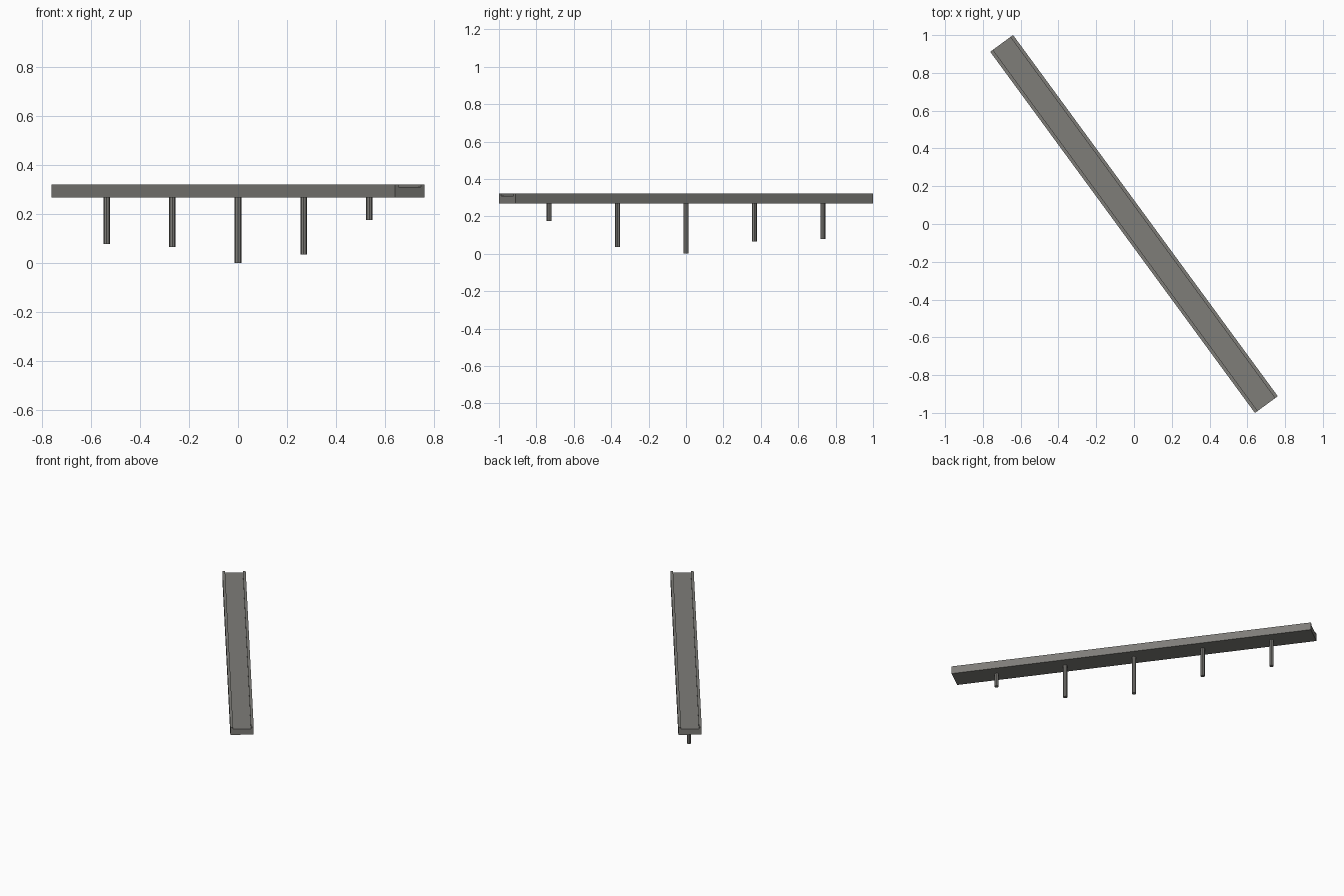
import bpy, bmesh, math

if "Cube" in bpy.data.objects:
    bpy.data.objects.remove(bpy.data.objects["Cube"])

concrete = bpy.data.materials.new("grey concrete")
concrete.diffuse_color = (0.21, 0.205, 0.19, 1)
concrete.use_nodes = True
concrete.node_tree.nodes["Principled BSDF"].inputs["Base Color"].default_value = concrete.diffuse_color

ANGLE = math.atan2(-1.912, 1.4015)   # heading of the span
LENGTH, HALF_W = 2.3706, 0.075
BASE, DECK, TOP = 0.268, 0.309, 0.321
CURB = 0.018


def finish(name, bm):
    bmesh.ops.recalc_face_normals(bm, faces=bm.faces)
    mesh = bpy.data.meshes.new(name)
    bm.to_mesh(mesh)
    bm.free()
    mesh.materials.append(concrete)
    ob = bpy.data.objects.new(name, mesh)
    bpy.context.collection.objects.link(ob)
    return ob


# Bridge deck: shallow channel section with raised curbs, extruded along the span
inner = HALF_W - CURB
profile = [(-HALF_W, BASE), (HALF_W, BASE), (HALF_W, TOP), (inner, TOP),
           (inner, DECK), (-inner, DECK), (-inner, TOP), (-HALF_W, TOP)]
bm = bmesh.new()
section = bm.faces.new([bm.verts.new((-LENGTH / 2, y, z)) for y, z in profile])
extruded = bmesh.ops.extrude_face_region(bm, geom=[section], use_keep_orig=True)
bmesh.ops.translate(bm, vec=(LENGTH, 0, 0),
                    verts=[g for g in extruded["geom"] if isinstance(g, bmesh.types.BMVert)])
deck = finish("bridge_deck", bm)
deck.rotation_euler.z = ANGLE

# Piers: evenly spaced columns reaching down to uneven ground
for i, foot in enumerate((0.078, 0.066, 0.0, 0.035, 0.176)):
    bm = bmesh.new()
    bmesh.ops.create_cone(bm, cap_ends=True, segments=8, radius1=0.0135,
                          radius2=0.0135, depth=BASE + 0.01 - foot)
    pier = finish(f"pier_{i + 1}", bm)
    t = i - 2
    pier.location = (0.268 * t, -0.366 * t, (BASE + 0.01 + foot) / 2)
